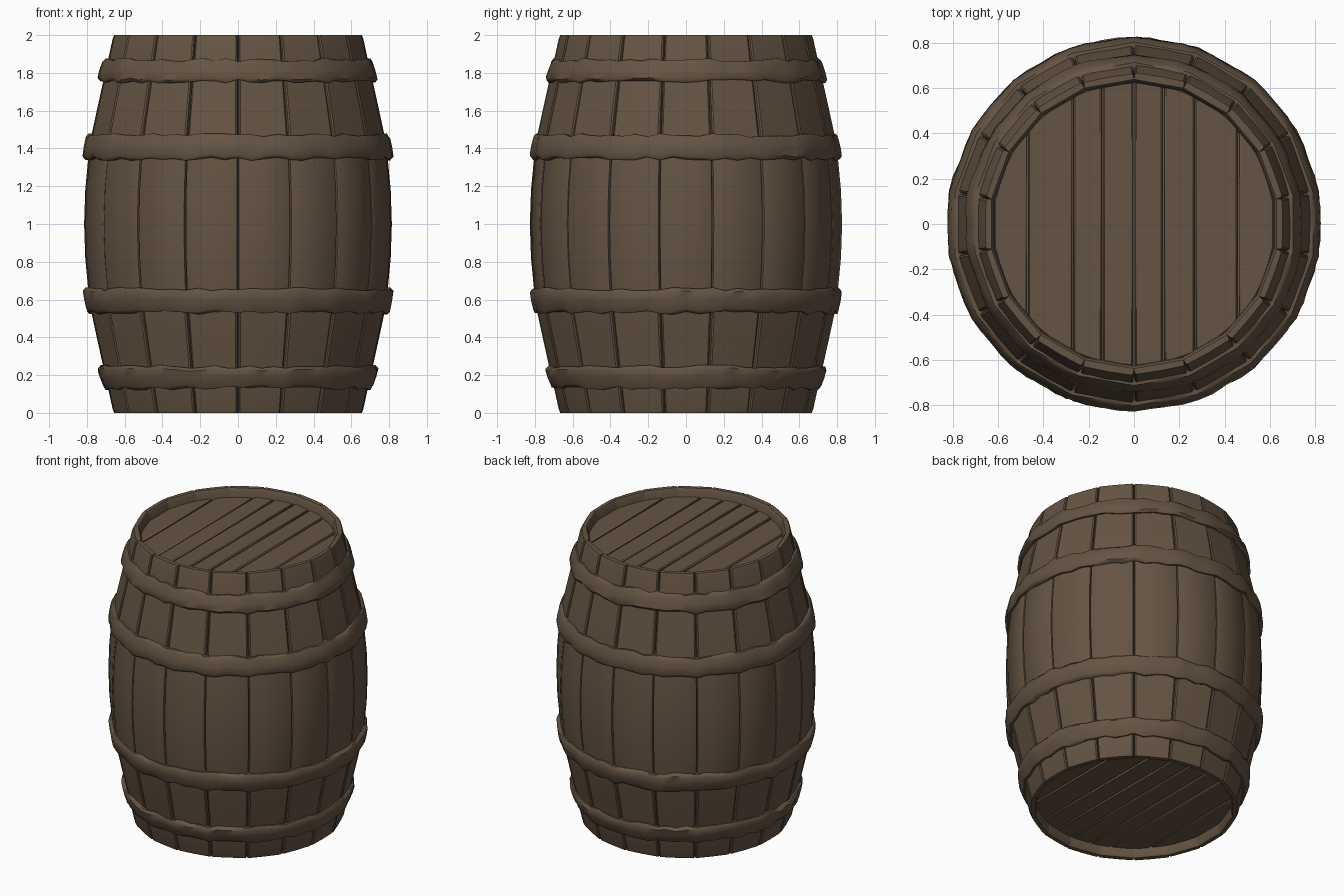
import bpy, bmesh, math, random
from mathutils import Vector

if "Cube" in bpy.data.objects:
    bpy.data.objects.remove(bpy.data.objects["Cube"])

random.seed(4)
N = 18                       # staves around the barrel
STEP = 2 * math.pi / N
START = -math.pi / 2         # a seam faces the front

wood = bpy.data.materials.new("dark brown wood")
wood.diffuse_color = (0.130, 0.089, 0.056, 1)
wood.use_nodes = True
wood.node_tree.nodes["Principled BSDF"].inputs["Base Color"].default_value = wood.diffuse_color

# outer flat-side radius of the staves by height, lower half (mirrored above)
BULGE = [(0.0, 0.655), (0.02, 0.663), (0.13, 0.687), (0.24, 0.712), (0.40, 0.747),
         (0.53, 0.775), (0.65, 0.792), (0.82, 0.808), (1.0, 0.814)]


def stave_radius(z):
    z = min(z, 2 - z)
    for (za, ra), (zb, rb) in zip(BULGE, BULGE[1:]):
        if z <= zb:
            return ra + (rb - ra) * (z - za) / (zb - za)
    return BULGE[-1][1]


def finish(name, bm, angle=35):
    bmesh.ops.recalc_face_normals(bm, faces=bm.faces)
    mesh = bpy.data.meshes.new(name)
    bm.to_mesh(mesh)
    bm.free()
    mesh.materials.append(wood)
    ob = bpy.data.objects.new(name, mesh)
    bpy.context.collection.objects.link(ob)
    bpy.context.view_layer.objects.active = ob
    ob.select_set(True)
    bpy.ops.object.shade_smooth_by_angle(angle=math.radians(angle))
    ob.select_set(False)
    return ob


def ring_solid(name, columns, angle=35):
    """Join a loop of closed (x, y, z) columns into a ring."""
    bm = bmesh.new()
    cols = [[bm.verts.new(p) for p in col] for col in columns]
    for a, b in zip(cols, cols[1:] + cols[:1]):
        for i in range(len(a)):
            j = (i + 1) % len(a)
            bm.faces.new((a[i], b[i], b[j], a[j]))
    return finish(name, bm, angle)


def on_flat(r, k, t):
    """Point on flat side k of an N-gon; t from -1 to 1 along the side."""
    mid = START + (k + 0.5) * STEP
    w = r * math.tan(STEP / 2) * t
    return (r * math.cos(mid) - w * math.sin(mid), r * math.sin(mid) + w * math.cos(mid))


# staves: flat boards with a narrow groove at each seam, and a rim at both ends
outer = BULGE + [(2 - z, r) for z, r in reversed(BULGE[:-1])]
inner = [(2.0, 0.628), (1.985, 0.618), (1.90, 0.612), (0.10, 0.612), (0.015, 0.618), (0.0, 0.628)]
columns = []
for k in range(N):
    shift = random.uniform(-0.003, 0.004)
    for t, sink in ((-1, 0.028), (-0.965, 0.006), (-0.9, 0), (0, -0.003), (0.9, 0), (0.965, 0.006)):
        col = []
        for z, r in outer:
            rr = r + (0 if t == -1 else shift) - sink
            col.append((*on_flat(rr, k, t), z))
        col += [(*on_flat(r, k, t), z) for z, r in inner]
        columns.append(col)
ring_solid("staves", columns)


# hoops: worn bands that follow the bulge
def hoop(name, z0, z1):
    cols = []
    for k in range(N):
        for t in (-1, -0.5, 0, 0.5):
            a = z0 + random.uniform(-0.010, 0.010)
            b = z1 + random.uniform(-0.010, 0.010)
            d = 0.027 + random.uniform(-0.004, 0.004) - (0.006 if t == -1 else 0)
            ra, rb = stave_radius(z0), stave_radius(z1)
            prof = [(a, ra - 0.04), (a, ra + 0.014), (a + 0.016, ra + d), ((a + b) / 2, (ra + rb) / 2 + d + 0.002),
                    (b - 0.016, rb + d), (b, rb + 0.014), (b, rb - 0.04)]
            cols.append([(*on_flat(r, k, t), z) for z, r in prof])
    ring_solid(name, cols, 50)


for label, a, b in (("lower_end", 0.13, 0.245), ("lower_middle", 0.53, 0.655),
                    ("upper_middle", 1.345, 1.47), ("upper_end", 1.755, 1.87)):
    hoop(label + "_hoop", a, b)


# heads: planks running front to back, over a backing disc in the seams
SEAMS = [-0.62, -0.47, -0.27, -0.14, 0.0, 0.13, 0.27, 0.46, 0.62]


def head(name, z, inward):
    for i, (x0, x1) in enumerate(zip(SEAMS, SEAMS[1:])):
        x0, x1 = x0 + 0.004, x1 - 0.004
        xs = [x0 + (x1 - x0) * s / 4 for s in range(5)]
        edge = [(x, math.sqrt(0.625 ** 2 - x * x)) for x in xs]
        loop = edge + [(x, -y) for x, y in reversed(edge)]
        bm = bmesh.new()
        lift = z + random.uniform(0, 0.006) * inward
        face = bm.faces.new([bm.verts.new((x, y, lift)) for x, y in loop])
        new = bmesh.ops.extrude_face_region(bm, geom=[face])["geom"]
        bmesh.ops.translate(bm, vec=Vector((0, 0, 0.04 * inward)),
                            verts=[v for v in new if isinstance(v, bmesh.types.BMVert)])
        ob = finish(f"{name}_plank_{i + 1}", bm)
        bev = ob.modifiers.new("worn edges", "BEVEL")
        bev.width, bev.segments = 0.006, 1
    bm = bmesh.new()
    bmesh.ops.create_circle(bm, cap_ends=True, segments=36, radius=0.625)
    bmesh.ops.translate(bm, vec=Vector((0, 0, z + 0.022 * inward)), verts=bm.verts)
    finish(name + "_backing", bm)


head("top_head", 1.945, -1)
head("bottom_head", 0.055, 1)
